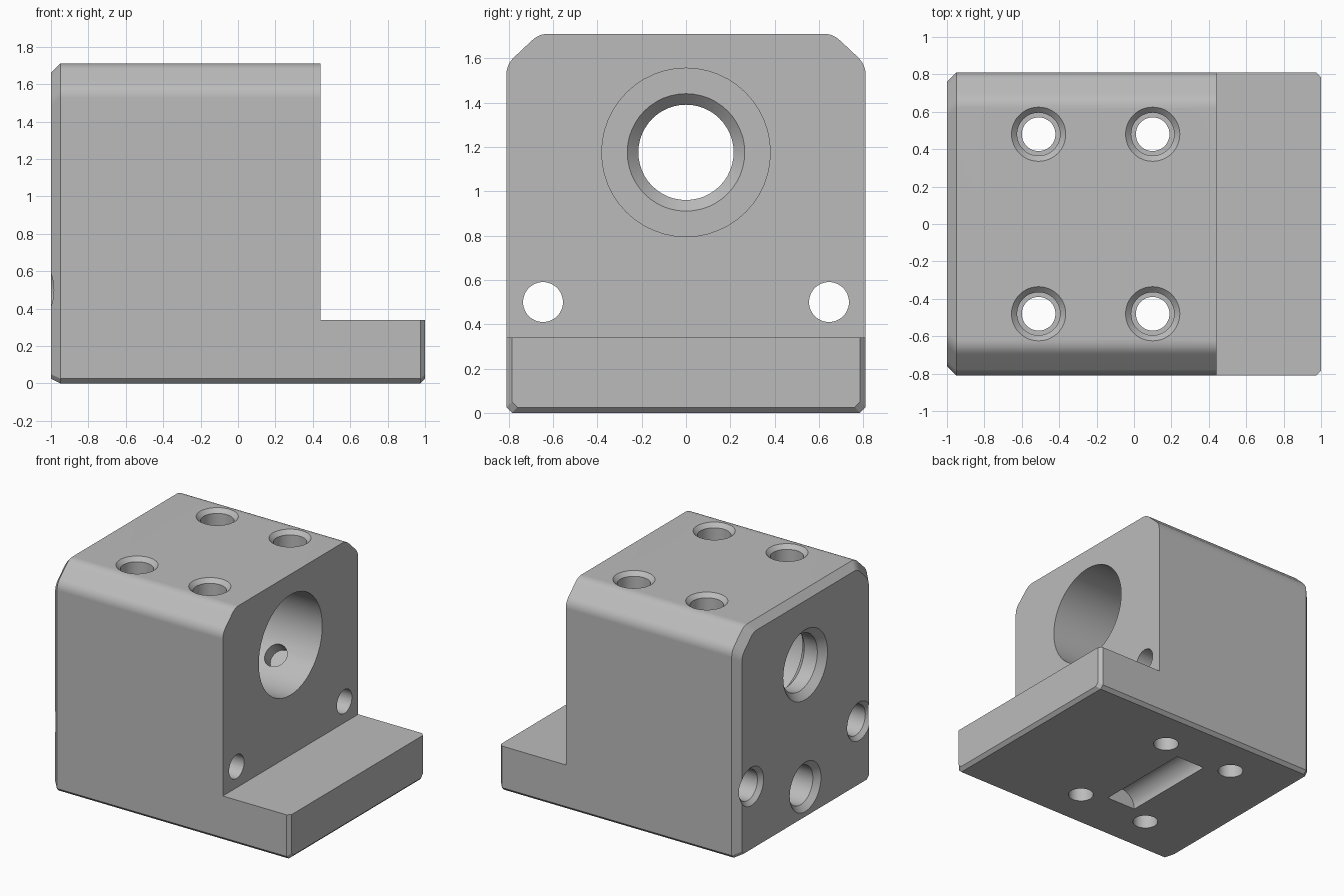
import bpy, bmesh, math
from mathutils import Vector

cube = bpy.data.objects.get("Cube")
if cube:
    bpy.data.objects.remove(cube, do_unlink=True)

grey = bpy.data.materials.new("machined grey")
grey.use_nodes = True
grey.diffuse_color = (0.5, 0.5, 0.5, 1)
grey.node_tree.nodes["Principled BSDF"].inputs["Base Color"].default_value = (0.5, 0.5, 0.5, 1)


def loft(name, rings):
    """Closed solid through matching rings of points."""
    bm = bmesh.new()
    loops = [[bm.verts.new(p) for p in ring] for ring in rings]
    n = len(loops[0])
    for a, b in zip(loops, loops[1:]):
        for i in range(n):
            j = (i + 1) % n
            bm.faces.new((a[i], a[j], b[j], b[i]))
    bm.faces.new(loops[0][::-1])
    bm.faces.new(loops[-1])
    bmesh.ops.recalc_face_normals(bm, faces=bm.faces)
    mesh = bpy.data.meshes.new(name)
    bm.to_mesh(mesh)
    bm.free()
    mesh.materials.append(grey)
    obj = bpy.data.objects.new(name, mesh)
    bpy.context.collection.objects.link(obj)
    return obj


cutters = []


def cut(obj):
    obj.hide_render = True
    cutters.append(obj)


def hole(name, origin, axis, steps, segments=48):
    """Stepped round cutter: steps are (depth, radius) along the axis."""
    origin, axis = Vector(origin), Vector(axis).normalized()
    u = axis.orthogonal().normalized()
    v = axis.cross(u)
    angles = [math.tau * i / segments for i in range(segments)]
    cut(loft(name, [[origin + axis * d + (u * math.cos(a) + v * math.sin(a)) * r
                     for a in angles] for d, r in steps]))


def rounded(a, control, b, count=5):
    pts = []
    for i in range(count + 1):
        t = i / count
        pts.append(tuple(p * (1 - t) ** 2 + 2 * c * t * (1 - t) + q * t * t
                         for p, c, q in zip(a, control, b)))
    return pts


# Body: end profile with rounded top bevels, lofted along x with chamfered ends
half = [(0.785, 0), (0.81, 0.025)]
half += rounded((0.81, 1.525), (0.81, 1.57), (0.778, 1.602))
half += rounded((0.697, 1.678), (0.665, 1.71), (0.62, 1.71))
profile = half + [(-y, z) for y, z in reversed(half)]


def section(x, side, bottom, top):
    sy, sz = 1 - side / 0.81, (1.71 - bottom - top) / 1.71
    return [(x, y * sy, bottom + z * sz) for y, z in profile]


body = loft("mounting_block", [section(-1, 0.05, 0.025, 0.05), section(-0.95, 0, 0, 0),
                               section(0.975, 0, 0, 0), section(1, 0.025, 0.025, 0)])

# Step above the foot
cut(loft("step_cutter", [[(x, y, z) for x, y in ((0.44, -1), (1.2, -1), (1.2, 1), (0.44, 1))]
                         for z in (0.34, 2)]))

# Main bore with chamfered through opening in its floor
hole("bore_cutter", (0.44, 0, 1.175), (-1, 0, 0),
     [(-0.1, 0.38), (1.23, 0.38), (1.23, 0.265), (1.28, 0.215),
      (1.39, 0.215), (1.44, 0.265), (1.5, 0.265)])
# Angled port in the bore wall
hole("port_cutter", (0.13, 0.18, 0.995), (0, 1, -1), [(0, 0.085), (0.22, 0.085)])

# Four vertical bolt holes
for x in (-0.51, 0.1):
    for y in (-0.48, 0.48):
        hole("bolt_hole_cutter", (x, y, 1.71), (0, 0, -1),
             [(-0.1, 0.145), (0, 0.145), (0.03, 0.115), (0.3, 0.115),
              (0.3, 0.09), (1.8, 0.09)])

# Lengthwise holes at both sides
for y in (-0.645, 0.645):
    hole("side_hole_cutter", (-1, y, 0.5), (1, 0, 0),
         [(-0.1, 0.145), (0, 0.145), (0.03, 0.115), (0.3, 0.115),
          (0.3, 0.09), (1.6, 0.09)])

# Blind hole low on the end face
hole("blind_hole_cutter", (-1, 0, 0.25), (1, 0, 0),
     [(-0.1, 0.187), (0, 0.187), (0.04, 0.147), (0.5, 0.147)])

# Half-round slot underneath
hole("slot_cutter", (-0.205, -0.39, 0), (0, 1, 0), [(0, 0.125), (0.78, 0.125)])

# Apply all cuts, then drop the cutters
for c in cutters:
    mod = body.modifiers.new("cut", 'BOOLEAN')
    mod.operation, mod.solver, mod.object = 'DIFFERENCE', 'EXACT', c
bpy.context.view_layer.update()
graph = bpy.context.evaluated_depsgraph_get()
finished = bpy.data.meshes.new_from_object(body.evaluated_get(graph))
body.modifiers.clear()
body.data = finished
for c in cutters:
    bpy.data.objects.remove(c, do_unlink=True)

# Smooth round surfaces, crisp machined edges
bpy.ops.object.select_all(action='DESELECT')
body.select_set(True)
bpy.context.view_layer.objects.active = body
bpy.ops.object.shade_smooth_by_angle(angle=math.radians(25))
weighted = body.modifiers.new("weighted normals", 'WEIGHTED_NORMAL')
weighted.keep_sharp = True
